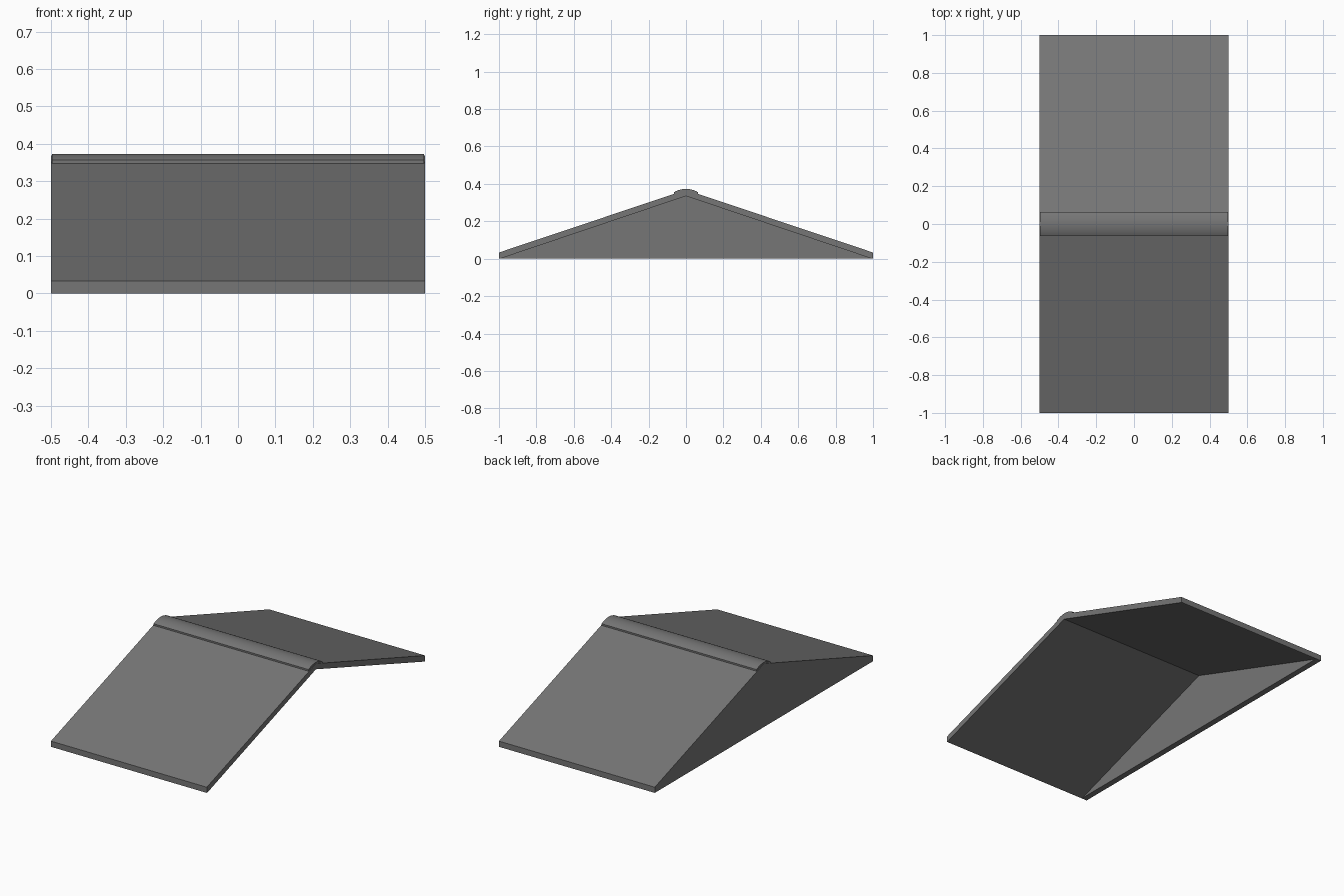
import bpy, bmesh, math

if "Cube" in bpy.data.objects:
    bpy.data.objects.remove(bpy.data.objects["Cube"])

grey = bpy.data.materials.new("slate_grey")
grey.diffuse_color = (0.18, 0.18, 0.18, 1)
grey.use_nodes = True
grey.node_tree.nodes["Principled BSDF"].inputs["Base Color"].default_value = grey.diffuse_color


def finish(name, bm):
    bmesh.ops.recalc_face_normals(bm, faces=bm.faces)
    mesh = bpy.data.meshes.new(name)
    bm.to_mesh(mesh)
    bm.free()
    mesh.materials.append(grey)
    obj = bpy.data.objects.new(name, mesh)
    bpy.context.collection.objects.link(obj)
    return obj


def row(bm, x, profile):
    return [bm.verts.new((x, y, z)) for y, z in profile]


# Gable roof: sloped slabs, hollow underneath, closed by a wall at -x, open at +x
outer = [(-1, 0), (-1, 0.033), (0, 0.368), (1, 0.033), (1, 0)]
inner = [(-0.994, 0), (0, 0.335), (0.994, 0)]
bm = bmesh.new()
oa, ob = row(bm, -0.5, outer), row(bm, 0.5, outer)
ia, ib = row(bm, -0.465, inner), row(bm, 0.5, inner)
for i in range(4):                                   # eaves and top slopes
    bm.faces.new((oa[i], oa[i + 1], ob[i + 1], ob[i]))
for i in range(2):                                   # undersides
    bm.faces.new((ia[i], ib[i], ib[i + 1], ia[i + 1]))
bm.faces.new(oa)                                     # gable wall outside
bm.faces.new(ia)                                     # gable wall inside
bm.faces.new(ob + ib[::-1])                          # open end rim
bm.faces.new((oa[0], ob[0], ib[0], ia[0]))           # bottom rim
bm.faces.new((oa[4], ia[2], ib[2], ob[4]))
bm.faces.new((oa[0], ia[0], ia[2], oa[4]))
finish("gable_roof", bm)

# Rounded ridge cap sitting on the peak
HALF, RADIUS, TOP, STEPS = 0.063, 0.128, 0.373, 12
sweep = math.asin(HALF / RADIUS)
arc = []
for i in range(STEPS + 1):
    a = -sweep + 2 * sweep * i / STEPS
    arc.append((RADIUS * math.sin(a), TOP - RADIUS * (1 - math.cos(a))))
cap = arc + [(HALF, 0.346), (0, 0.366), (-HALF, 0.346)]
bm = bmesh.new()
a, b = row(bm, -0.497, cap), row(bm, 0.497, cap)
for i in range(len(cap)):
    j = (i + 1) % len(cap)
    face = bm.faces.new((a[i], a[j], b[j], b[i]))
    face.smooth = i < STEPS                          # only the curved top is smooth
bm.faces.new(a)
bm.faces.new(b)
finish("ridge_cap", bm)
